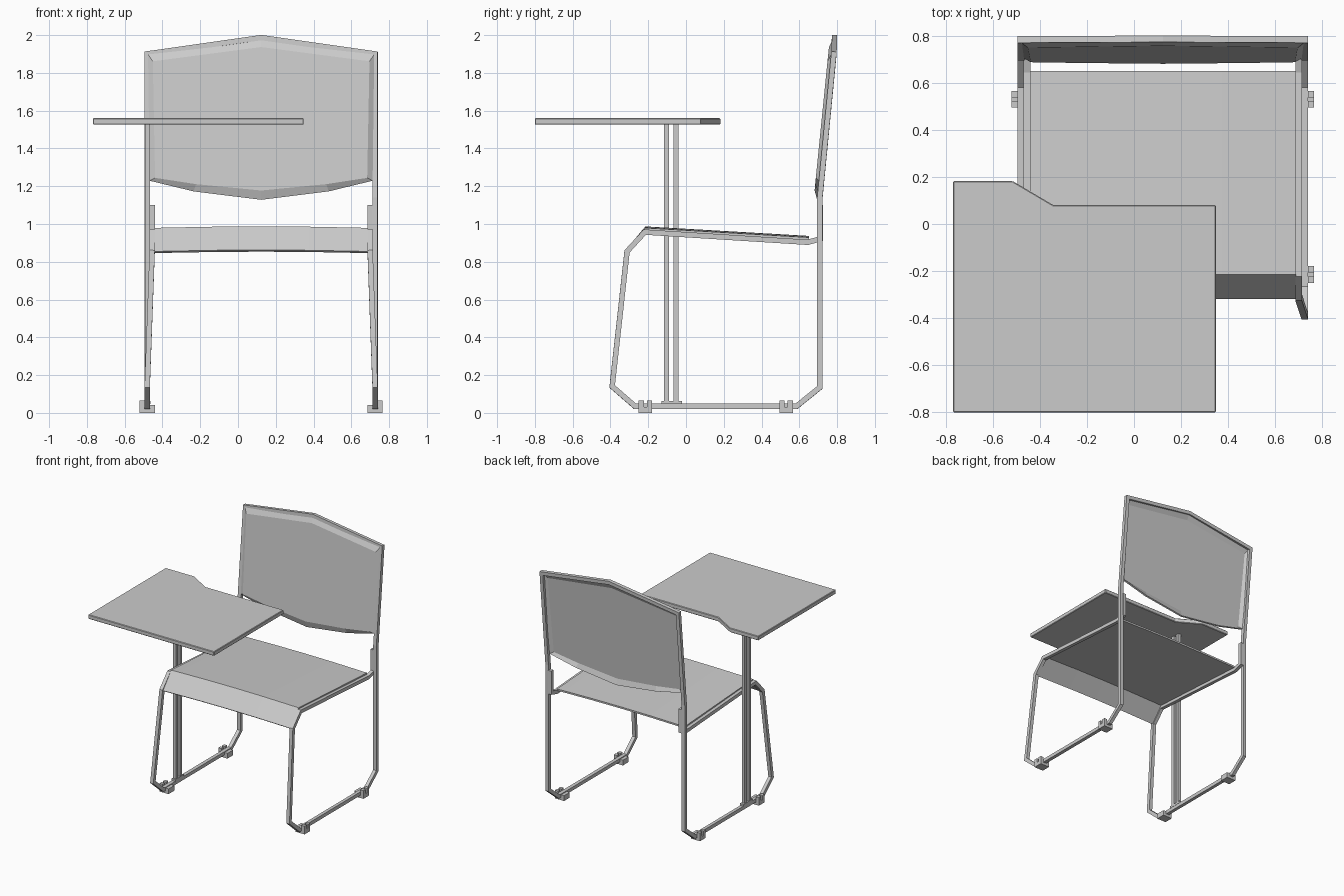
import bpy, bmesh
from mathutils import Vector

if "Cube" in bpy.data.objects:
    bpy.data.objects.remove(bpy.data.objects["Cube"])

CX = 0.1225      # chair centre line
T = 0.028        # square tube width


def make(name, verts, faces):
    me = bpy.data.meshes.new(name)
    me.from_pydata([tuple(v) for v in verts], [], faces)
    bm = bmesh.new()
    bm.from_mesh(me)
    bmesh.ops.recalc_face_normals(bm, faces=bm.faces)
    bm.to_mesh(me)
    bm.free()
    ob = bpy.data.objects.new(name, me)
    bpy.context.collection.objects.link(ob)
    return ob


def box(name, x, y, z):
    v = [(a, b, c) for a in x for b in y for c in z]
    f = [(0, 1, 3, 2), (4, 6, 7, 5), (0, 4, 5, 1), (2, 3, 7, 6), (0, 2, 6, 4), (1, 5, 7, 3)]
    return make(name, v, f)


def tube(name, path):
    """Square tube along a polyline with mitred corners."""
    P = [Vector(p) for p in path]
    D = [(b - a).normalized() for a, b in zip(P, P[1:])]
    a = Vector((1, 0, 0))
    b = D[0].cross(a).normalized()
    ring = [P[0] + (a * s + b * t) * T / 2 for s, t in ((-1, -1), (1, -1), (1, 1), (-1, 1))]
    verts, faces = list(ring), [(0, 1, 2, 3)]
    for i, d in enumerate(D):
        n = (d + D[i + 1]).normalized() if i + 1 < len(D) else d
        ring = [p + d * ((P[i + 1] - p).dot(n) / d.dot(n)) for p in ring]
        k = len(verts)
        verts += ring
        faces += [(k - 4 + j, k - 4 + (j + 1) % 4, k + (j + 1) % 4, k + j) for j in range(4)]
    k = len(verts)
    faces.append((k - 4, k - 3, k - 2, k - 1))
    return make(name, verts, faces)


def thicken(ob, t):
    m = ob.modifiers.new("thickness", 'SOLIDIFY')
    m.thickness, m.offset = t, 0
    m.use_even_offset = True


# One continuous frame: seat rail, front leg, floor runner, rear upright, top bow
half = [(.577, .712, 1.10), (.577, .712, .922), (.577, .645, .903), (.577, -.218, .957),
        (.577, -.312, .855), (.603, -.391, .14), (.603, -.27, .035), (.603, .585, .035),
        (.603, .709, .135), (.603, .709, 1.14), (.603, .783, 1.90)]
frame = ([(CX + u, y, z) for u, y, z in half] + [(CX, .786, 1.986)]
         + [(CX - u, y, z) for u, y, z in reversed(half)])
tube("tube_frame", frame)

# Seat pan: bent profile with a slight crown across the width
profile = [(.65, .922), (-.212, .972), (-.314, .85)]
us = [-.565, -.5, -.25, 0, .25, .5, .565]
sv = [(CX + u, y, z + .008 * (1 - (u / .565) ** 2)) for y, z in profile for u in us]
n = len(us)
sf = [(r * n + c, r * n + c + 1, (r + 1) * n + c + 1, (r + 1) * n + c)
      for r in range(len(profile) - 1) for c in range(n - 1)]
thicken(make("seat", sv, sf), .014)


# Backrest shell: bevelled border around a raised front panel
def loop(pts, push):
    right = [(u, z) for u, z in pts]
    left = [(-u, z) for u, z in reversed(pts) if u > 0]
    return [(CX + u, .71 + (z - 1.15) * .1 - push, z) for u, z in right + left]


outer = loop([(0, 1.98), (.600, 1.90), (.588, 1.23), (.357, 1.175), (0, 1.13)], .008)
inner = loop([(0, 1.935), (.572, 1.86), (.560, 1.245), (.345, 1.212), (0, 1.178)], .026)
n = len(outer)
bf = [(i, (i + 1) % n, n + (i + 1) % n, n + i) for i in range(n)] + [tuple(range(n, 2 * n))]
thicken(make("backrest", outer + inner, bf), .012)

# Floor glides: base, low inner block and two taller outer prongs
for side, s in (("left", -1), ("right", 1)):
    for end, y in (("front", -.215), ("rear", .53)):
        def part(label, u0, u1, y0, y1, z0, z1):
            box(f"glide_{label}_{end}_{side}", sorted((CX + s * u0, CX + s * u1)),
                (y + y0, y + y1), (z0, z1))
        part("base", .562, .643, -.036, .036, 0, .03)
        part("inner", .562, .59, -.036, .036, .03, .042)
        part("prong_a", .616, .643, -.036, -.008, .03, .065)
        part("prong_b", .616, .643, .008, .036, .03, .065)

# Twin posts and base plate carrying the writing tablet
box("post_base", (-.496, -.464), (-.13, -.02), (.046, .064))
for i, y in enumerate((-.104, -.052)):
    box(f"tablet_post_{i + 1}", (-.493, -.467), (y - .013, y + .013), (.05, 1.526))

# Writing tablet with a notched rear edge
outline = [(-.768, -.8), (.348, -.8), (.348, .08), (-.342, .08), (-.515, .182), (-.768, .182)]
n = len(outline)
tv = [(x, y, z) for z in (1.526, 1.56) for x, y in outline]
tf = [tuple(range(n)), tuple(range(n, 2 * n))]
tf += [(i, (i + 1) % n, n + (i + 1) % n, n + i) for i in range(n)]
tablet = make("writing_tablet", tv, tf)
bev = tablet.modifiers.new("edge", 'BEVEL')
bev.width, bev.segments = .004, 1
